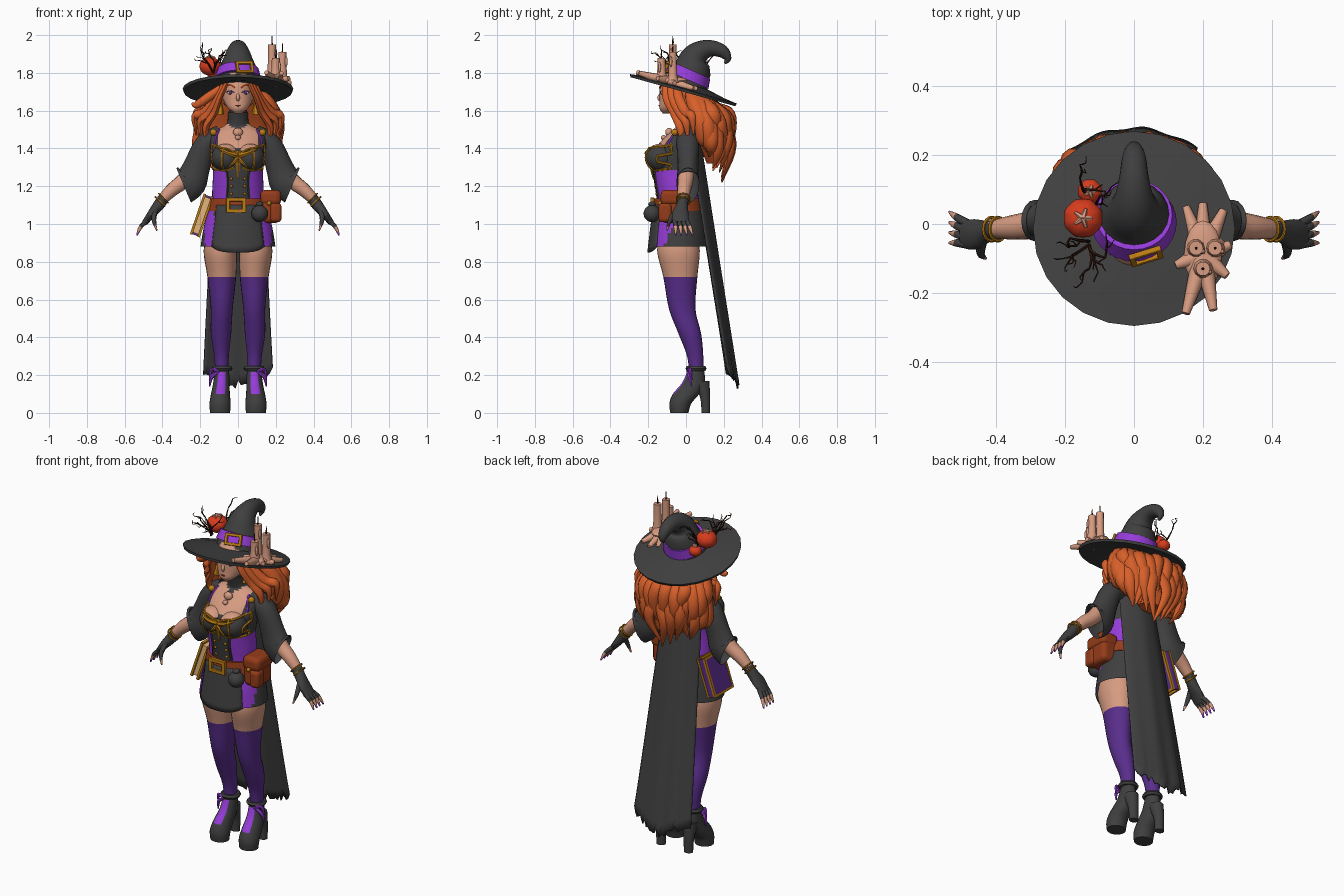
import bpy, bmesh, math, random
from mathutils import Vector, Matrix
from mathutils.bvhtree import BVHTree

random.seed(4)
cube = bpy.data.objects.get("Cube")
if cube:
    bpy.data.objects.remove(cube)
parts = []


def paint(name, *rgb):
    m = bpy.data.materials.new(name)
    m.use_nodes = True
    m.diffuse_color = (*rgb, 1)
    m.node_tree.nodes["Principled BSDF"].inputs["Base Color"].default_value = (*rgb, 1)
    return m


skin = paint("skin", .68, .33, .22)
charcoal = paint("charcoal", .05, .05, .05)
purple = paint("bright purple", .3, .045, .68)
plum = paint("deep purple", .1, .027, .26)
ginger = paint("ginger hair", .68, .115, .023)
gold = paint("gold", .5, .2, .007)
leather = paint("rust leather", .3, .045, .01)
red = paint("pumpkin red", .68, .045, .013)
bark = paint("dark bark", .03, .01, .005)
paper = paint("paper", .75, .46, .2)


def add(name, bm, mats, rule=None):
    bmesh.ops.recalc_face_normals(bm, faces=bm.faces)
    mesh = bpy.data.meshes.new(name)
    bm.to_mesh(mesh)
    bm.free()
    for m in mats if isinstance(mats, list) else [mats]:
        mesh.materials.append(m)
    if rule:
        for p in mesh.polygons:
            p.material_index = rule(p.center, p.normal)
    obj = bpy.data.objects.new(name, mesh)
    bpy.context.collection.objects.link(obj)
    parts.append(obj)
    return obj


def resample(rows, k):
    out = []
    for i in range(len(rows) - 1):
        quad = [rows[max(i - 1, 0)], rows[i], rows[i + 1], rows[min(i + 2, len(rows) - 1)]]
        for j in range(k):
            t = j / k
            out.append([(2 * b + (c - a) * t + (2 * a - 5 * b + 4 * c - d) * t * t
                         + (3 * b - a - 3 * c + d) * t ** 3) / 2 for a, b, c, d in zip(*quad)])
    return out + [list(rows[-1])]


def skin_rings(name, rings, mats, rule, caps):
    bm = bmesh.new()
    loops = [[bm.verts.new(p) for p in ring] for ring in rings]
    n = len(loops[0])
    for lo, hi in zip(loops, loops[1:]):
        for i in range(n):
            bm.faces.new((lo[i], lo[(i + 1) % n], hi[(i + 1) % n], hi[i]))
    if caps:
        bm.faces.new(loops[0])
        bm.faces.new(loops[-1])
    return add(name, bm, mats, rule)


def turns(n):
    return [(math.cos(math.tau * i / n), math.sin(math.tau * i / n)) for i in range(n)]


# Level rings: rows are x, y, z, half width, half depth
def loft(name, rows, mats, rule=None, n=24, k=4, caps=True):
    rings = [[(x + a * c, y + b * s, z) for c, s in turns(n)] for x, y, z, a, b in resample(rows, k)]
    return skin_rings(name, rings, mats, rule, caps)


# Rings square to a path: rows are x, y, z, radius along ref, radius across it
def sweep(name, rows, mats, rule=None, n=10, k=4, ref=(1, 0, 0), caps=True):
    rows = resample([(*r, r[3]) if len(r) == 4 else r for r in rows], k)
    pts = [Vector(r[:3]) for r in rows]
    rings = []
    for i, r in enumerate(rows):
        t = (pts[min(i + 1, len(pts) - 1)] - pts[max(i - 1, 0)]).normalized()
        u = Vector(ref) - t * t.dot(Vector(ref))
        u = u.normalized() if u.length > .01 else t.orthogonal().normalized()
        v = t.cross(u)
        rings.append([pts[i] + u * c * r[3] + v * s * r[4] for c, s in turns(n)])
    return skin_rings(name, rings, mats, rule, caps)


def ball(name, loc, size, mats, rule=None, n=16):
    bm = bmesh.new()
    bmesh.ops.create_uvsphere(bm, u_segments=n, v_segments=n // 2 + 2, radius=1)
    size = size if isinstance(size, tuple) else (size,) * 3
    bmesh.ops.transform(bm, matrix=Matrix.Translation(loc) @ Matrix.Diagonal((*size, 1)), verts=bm.verts)
    return add(name, bm, mats, rule)


def box(name, place, size, mat, bevel=0):
    bm = bmesh.new()
    bmesh.ops.create_cube(bm, size=1, matrix=place @ Matrix.Diagonal((*size, 1)))
    obj = add(name, bm, mat)
    if bevel:
        mod = obj.modifiers.new("rounded", "BEVEL")
        mod.width, mod.segments = bevel, 3


def sheet(name, shape, nu, nv, mat, thick):
    bm = bmesh.new()
    g = [[bm.verts.new(shape(2 * i / nu - 1, j / nv)) for i in range(nu + 1)] for j in range(nv + 1)]
    for j in range(nv):
        for i in range(nu):
            bm.faces.new((g[j][i], g[j][i + 1], g[j + 1][i + 1], g[j + 1][i]))
    add(name, bm, mat).modifiers.new("cloth", "SOLIDIFY").thickness = thick


# Upright rectangular buckle made of four bars
def buckle(name, place, w, h, t):
    for s in (-1, 1):
        box(name, place @ Matrix.Translation((s * w / 2, 0, 0)), (t, t, h + t), gold, .003)
        box(name, place @ Matrix.Translation((0, 0, s * h / 2)), (w, t, t), gold, .003)


def hoop(name, loc, axis, big, small, mat):
    turn = Vector(axis).to_track_quat('Z', 'Y')
    bpy.ops.mesh.primitive_torus_add(location=loc, rotation=turn.to_euler(), major_radius=big,
                                     minor_radius=small, major_segments=20, minor_segments=6)
    obj = bpy.context.object
    obj.name = name
    obj.data.materials.append(mat)
    parts.append(obj)


def flip(rows, s):
    return [(s * r[0], *r[1:]) for r in rows]


def front_of(objs):
    trees = [BVHTree.FromPolygons([v.co for v in o.data.vertices], [p.vertices for p in o.data.polygons])
             for o in objs]

    def depth(x, z):
        hits = [t.ray_cast(Vector((x, -1, z)), Vector((0, 1, 0)))[0] for t in trees]
        return min([h.y for h in hits if h], default=-.05)
    return depth


def trim(name, depth, pts, mat, r=.007, end=None):
    dense = resample(pts, 5)
    last = len(dense) - 1
    sweep(name, [(x, depth(x, z), z, r + ((end or r) - r) * i / last) for i, (x, z) in enumerate(dense)],
          mat, n=6, k=1, ref=(0, 1, 0))


# Torso, bust and neck
def torso_colour(c, n):
    if c.z > 1.4:
        return 0 if c.y < 0 and abs(c.x) < .11 and c.z < min(1.54, 1.49 + .8 * abs(c.x)) else 1
    return 1 if c.z > 1.285 or (abs(c.x) < .055 and c.y < 0) else 2


torso = loft("torso", [(0, -.04, 1.05, .15, .12), (0, -.04, 1.12, .138, .115), (0, -.05, 1.2, .135, .115),
                       (0, -.055, 1.285, .132, .125), (0, -.05, 1.36, .14, .135), (0, -.03, 1.43, .15, .11),
                       (0, 0, 1.49, .14, .08), (0, 0, 1.53, .06, .05), (0, -.02, 1.62, .045, .05)],
             [skin, charcoal, purple], torso_colour, n=40, k=5)
bust = [ball("bust", (s * .065, -.135, 1.352), (.075, .08, .073), [charcoal, skin],
             lambda c, n: int(c.z > 1.395 + .2 * (abs(c.x) - .05)), 32) for s in (-1, 1)]
loft("collar", [(0, .01, 1.5, .07, .06), (0, 0, 1.54, .056, .056), (0, -.015, 1.59, .053, .057)], charcoal)
chest = front_of([torso] + bust)
for s in (-1, 1):
    for name, pts, mat in (("cup_trim", [(.01, 1.37), (.05, 1.395), (.1, 1.405), (.14, 1.42)], gold),
                           ("cup_side", [(.14, 1.42), (.138, 1.36), (.128, 1.29)], gold),
                           ("cup_seam", [(.075, 1.4), (.085, 1.35), (.08, 1.29)], gold),
                           ("under_trim", [(.02, 1.3), (.07, 1.285), (.125, 1.29)], gold),
                           ("corset_seam", [(.06, 1.28), (.055, 1.22), (.06, 1.14)], charcoal),
                           ("neck_trim", [(.125, 1.42), (.12, 1.45), (.1, 1.5)], purple)):
        trim(name, chest, flip(pts, s), mat)
    for z in (1.16, 1.2, 1.24):
        ball("corset_stud", (s * .035, chest(s * .035, z), z), .008, gold, n=8)
    trim("star_arm", chest, [(0, 1.36), (s * .05, 1.375), (s * .1, 1.395)], gold, .018, .004)
    trim("star_leg", chest, [(0, 1.35), (s * .05, 1.3)], gold, .016, .003)
    ball("shoulder_button", (s * .13, -.06, 1.485), .018, gold)
trim("star_point", chest, [(0, 1.38), (0, 1.32), (0, 1.24)], gold, .02, .003)
ball("skull_pendant", (0, chest(0, 1.485) - .005, 1.485), (.026, .02, .024), skin)
ball("skull_jaw", (0, chest(0, 1.457) - .004, 1.457), (.015, .015, .014), skin)

# Head and face
head = loft("head", [(0, -.1, 1.585, .018, .022), (0, -.09, 1.61, .05, .05), (0, -.06, 1.65, .075, .08),
                     (0, -.04, 1.7, .085, .1), (0, -.03, 1.75, .088, .105), (0, -.02, 1.8, .07, .085)],
            skin, n=32)
face = front_of([head])
sweep("nose", [(0, -.132, 1.695, .006), (0, -.143, 1.668, .01), (0, -.137, 1.655, .007)], skin)
ball("lips", (0, face(0, 1.627), 1.627), (.014, .004, .004), leather)
for s in (-1, 1):
    x = s * .04
    ball("eye", (x, face(x, 1.695), 1.695), (.017, .005, .009), paper)
    ball("iris", (x, face(x, 1.695) - .003, 1.695), (.009, .004, .009), plum)
    trim("lash", face, flip([(.02, 1.695), (.04, 1.705), (.06, 1.7)], s), charcoal, .003)
    trim("eyebrow", face, flip([(.016, 1.722), (.04, 1.737), (.065, 1.732)], s), ginger, .007, .004)
    sweep("earring", flip([(.09, -.06, 1.65, .005), (.095, -.06, 1.58, .022)], s), gold, n=6, k=1)


def brim_z(y):
    return 1.73 - .277 * y


# Hair: solid core with overlapping locks
ball("hair_cap", (0, 0, 1.69), (.103, .1, .09), ginger)
loft("hair_core", [(0, .02, 1.67, .11, .09), (0, .06, 1.61, .14, .09), (0, .12, 1.52, .17, .09),
                   (0, .15, 1.42, .16, .08), (0, .16, 1.32, .09, .05)], ginger)
for layer in (0, 1):
    for i in range(13):
        th = (i - 6 + layer / 2) * .27
        s, c = math.sin(th), math.cos(th)
        up = layer * .05 + random.uniform(-.03, .03)
        sway = random.uniform(-.03, .03)
        out = 1 + layer * .06
        y0, y1 = .02 + .06 * c, .05 + .12 * c
        sweep("hair_lock", [(.09 * s, y0, brim_z(y0) - .04, .015, .02), (.16 * s, y1, brim_z(y1) - .06, .02, .034),
                            (.21 * s * out, .1 + .13 * c * out, 1.51 + up, .024, .037),
                            (.19 * s + sway, .11 + .13 * c, 1.4 + up, .022, .03),
                            (.15 * s - sway, .1 + .09 * c, 1.24 + up + .13 * (1 - c), .003, .004)],
              ginger, n=8, ref=(s, c, 0))
for s in (-1, 1):
    for bend in (0, .03, .06):
        sweep("front_lock", flip([(.06 + bend / 2, -.105 + bend, 1.745, .012, .02),
                                  (.095 + bend / 2, -.1 + bend, 1.67, .014, .025),
                                  (.125 + bend, -.06 + bend, 1.59, .018, .026),
                                  (.17 + bend, -.03 + bend, 1.51 + bend, .018, .022),
                                  (.16 + bend, -.02 + bend, 1.41 + bend, .003, .003)], s), ginger, n=8)
sweep("loose_curl", [(-.09, -.06, 1.72, .02), (-.16, -.05, 1.67, .025), (-.22, -.04, 1.63, .02),
                     (-.245, -.04, 1.64, .004)], ginger, ref=(0, 1, 0))

# Hat with tilted brim, curled crown and buckled band
brim = loft("hat_brim", [(0, 0, h, r, r) for r, h in ((.05, .03), (.13, .025), (.22, .005), (.293, -.005),
                                                      (.288, -.02), (.2, -.015), (.05, .01))], charcoal, k=1)
brim.data.transform(Matrix.Translation((0, -.012, 1.72)) @ Matrix.Rotation(-.27, 4, 'X'))
sweep("hat_crown", [(0, 0, 1.74, .118), (0, .03, 1.82, .1), (0, .045, 1.88, .075), (0, .085, 1.918, .055),
                    (0, .14, 1.93, .042), (0, .195, 1.912, .034), (0, .22, 1.875, .02), (0, .205, 1.85, .006)],
      charcoal, n=20)
sweep("hat_band", [(0, .005, 1.765, .124), (0, .027, 1.815, .111)], purple, n=28, k=1)
buckle("hat_buckle", Matrix.Translation((.035, -.094, 1.83)) @ Matrix.Rotation(.3, 4, 'Z')
       @ Matrix.Rotation(-.4, 4, 'X'), .08, .05, .016)

# Melted candles spilling over the brim
for x, y, top in ((.18, -.07, 1.95), (.235, -.07, 1.91), (.2, -.13, 1.88)):
    z = brim_z(y)
    sweep("candle", [(x, y, z, .034), (x, y, z + .04, .024), (x, y, top, .021)], skin, k=2)
    sweep("candle_wick", [(x, y, top - .01, .005), (x, y, top + .045, .002)], bark, n=5, k=1)
    ball("wax_drip", (x + .02, y - .01, top - .05), (.008, .008, .03), skin, n=8)
ball("wax_pool", (.2, -.09, brim_z(-.09) + .005), (.055, .1, .022), skin)
for x, y in ((.15, .05), (.2, .06), (.26, .04), (.28, -.06), (.27, -.15), (.23, -.25), (.15, -.26), (.12, -.12)):
    sweep("wax_run", [(.2, -.09, brim_z(-.09), .03), ((x + .2) / 2, (y - .09) / 2, brim_z(y / 2 - .04), .022),
                      (x, y, brim_z(y), .012)], skin, n=8, ref=(0, 0, 1))

# Pumpkins and twigs
for x, y, z, r in ((-.148, .017, 1.835, .058), (-.128, .095, 1.79, .036)):
    pumpkin = ball("pumpkin", (0, 0, 0), (r, r, r * .85), red, n=32)
    for v in pumpkin.data.vertices:
        rib = 1 - .04 * abs(math.cos(4 * math.atan2(v.co.y, v.co.x)))
        v.co = Vector((v.co.x * rib + x, v.co.y * rib + y, v.co.z + z))
    for c, s in turns(5):
        sweep("pumpkin_leaf", [(x, y, z + r * .86, .01), (x + c * r / 2, y + s * r / 2, z + r * .78, .004)], skin, n=6)


def twig(start, way, length, depth):
    mid = start + way * length / 2 + Vector([random.uniform(-.01, .01) for _ in range(3)])
    end = start + way * length
    r = .002 + .0015 * depth
    sweep("twig", [(*start, r), (*mid, r), (*end, r / 2)], bark, n=5, k=2, ref=(.3, .5, .8))
    if depth:
        for p in (mid, end):
            bend = Vector([random.uniform(-.8, .8) for _ in range(3)])
            twig(p, (way + bend).normalized(), length * .55, depth - 1)


for y, way in ((-.06, (-.5, -.3, .8)), (-.07, (.5, -.3, .9)), (.08, (-.3, .6, .9)), (.05, (.3, .3, .9)),
               (-.05, (-.6, .1, .9)), (-.06, (0, -.5, .5))):
    twig(Vector((-.13, y, 1.8)), Vector(way).normalized(), .1, 2)

for s in (-1, 1):
    # Arm, bell sleeve, glove and fingers
    sweep("sleeve", flip([(.09, .01, 1.465, .06), (.17, .01, 1.42, .06), (.22, .01, 1.3, .072, .055),
                          (.25, .01, 1.228, .088, .06), (.288, .01, 1.205, .1, .06)], s),
          charcoal, n=16, caps=False)
    sweep("arm", flip([(.16, .01, 1.43, .045), (.27, 0, 1.25, .042), (.35, -.01, 1.18, .036),
                       (.41, -.015, 1.12, .026)], s), skin, n=14)
    sweep("glove", flip([(.395, -.015, 1.135, .03), (.42, -.02, 1.1, .03), (.46, -.03, 1.05, .022, .045),
                         (.495, -.03, 1.005, .015, .04)], s), charcoal, n=14)
    for gap in (0, .018):
        hoop("bracelet", (s * (.395 + gap), -.015, 1.137 - gap), (s, 0, -1), .034, .005, gold)
    tip = lambda c, n: 0 if c.z > .985 else (1 if c.z > .955 else 2)
    for i in range(4):
        sweep("finger", flip([(.48, -.02 * i, 1.02, .013), (.515, .02 - .025 * i, .985, .011),
                              (.535, .035 - .03 * i, .94, .004)], s), [charcoal, skin, purple], tip, n=8)
    sweep("thumb", flip([(.44, -.05, 1.07, .015), (.445, -.085, 1.02, .012), (.43, -.1, .965, .004)], s),
          [charcoal, skin, purple], tip, n=8)

    # Leg with stocking, then heeled boot
    loft("leg", flip([(.085, -.04, .97, .07, .09), (.094, -.04, .86, .088, .113), (.086, -.03, .72, .076, .09),
                      (.086, -.02, .55, .058, .07), (.09, .02, .42, .054, .06), (.087, .05, .29, .038, .042),
                      (.085, .055, .15, .034, .035)], s), [skin, plum], lambda c, n: int(c.z < .72))
    loft("boot", flip([(.095, -.035, 0, .053, .048), (.095, -.03, .05, .056, .058), (.093, 0, .1, .05, .07),
                       (.088, .04, .16, .043, .06), (.085, .053, .23, .038, .042)], s),
         [charcoal, purple], lambda c, n: int(n.y < -.45 and .1 < c.z < .22 and abs(n.x) < .6))
    loft("boot_heel", flip([(.09, .105, 0, .026, .023), (.09, .1, .09, .03, .028),
                            (.088, .07, .17, .04, .053)], s), charcoal)
    hoop("ankle_strap", (s * .085, .053, .235), (0, 0, 1), .042, .014, charcoal)
    for drop in (0, .04):
        sweep("boot_lace", flip([(.1, .01, .22, .008), (.14, .02, .23 - drop, .01), (.15, .03, .18 - drop, .004)], s),
              purple, n=6)

# Skirt, front flap and belt
loft("skirt", [(0, -.04, 1.1, .152, .125), (0, -.04, .98, .182, .148), (0, -.04, .88, .198, .157)],
     [charcoal, purple], lambda c, n: int(c.y < -.06 and .125 < abs(c.x) < .175), n=48, caps=False)
sheet("front_flap", lambda u, v: (u * (.115 + .025 * v), -.045 - (.13 + .03 * v) * math.sqrt(1 - .5 * u * u),
                                  1.1 - v * (.25 - .03 * u ** 4)), 16, 8, charcoal, .008)
loft("belt", [(0, -.04, 1.07, .163, .138), (0, -.04, 1.135, .152, .13)], leather, n=32, k=1)
buckle("belt_buckle", Matrix.Translation((-.01, -.178, 1.1)), .085, .06, .02)

# Pouches, round bag and book hung on the belt
at = Matrix.Translation
box("pouch", at((.17, -.06, 1.08)), (.1, .14, .15), leather, .025)
box("pouch_flap", at((.173, -.06, 1.14)), (.11, .15, .08), leather, .025)
box("small_pouch", at((.2, -.11, 1.06)), (.06, .07, .1), leather, .018)
ball("pouch_clasp", (.165, -.137, 1.11), .012, gold, n=8)
ball("round_bag", (.115, -.18, 1.055), .045, charcoal)
ball("bag_knot", (.115, -.18, 1.105), (.02, .02, .014), charcoal)
book = at((-.192, .0, 1.045)) @ Matrix.Rotation(.33, 4, 'Y')
box("book_pages", book, (.034, .155, .2), paper)
box("book_spine", book @ at((0, .08, 0)), (.045, .01, .22), plum)
for s in (-1, 1):
    box("book_cover", book @ at((s * .021, 0, 0)), (.009, .17, .22), plum)
    for e in (-1, 1):
        box("book_edge", book @ at((s * .021, 0, e * .107)), (.013, .17, .013), gold)
        box("book_side", book @ at((s * .021, e * .081, 0)), (.013, .013, .22), gold)

# Cape with soft pleats and a ragged hem
hem = [random.uniform(-.04, .02) for _ in range(25)]
sheet("cape", lambda u, v: (u * (.12 + .065 * v), .07 + .21 * v - .06 * u * u + .004 * v * math.sin(9 * u),
                            1.5 - v * (1.36 - .08 * abs(u) + hem[round(12 * u + 12)] * v ** 8)),
      24, 24, charcoal, .008)

bpy.ops.object.select_all(action='DESELECT')
for obj in parts:
    obj.select_set(True)
bpy.context.view_layer.objects.active = parts[0]
bpy.ops.object.shade_smooth_by_angle(angle=math.radians(45))
